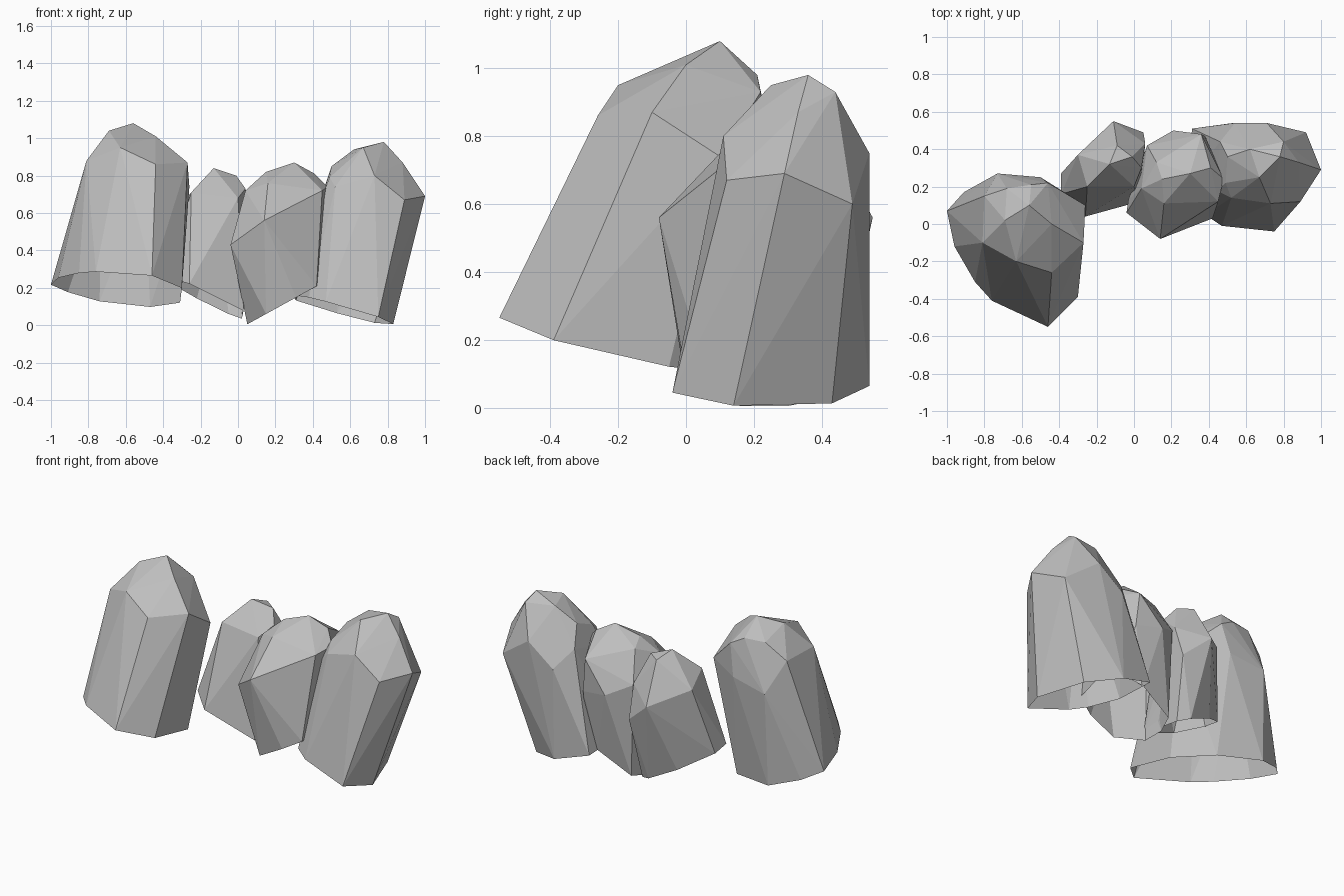
import bpy
import bmesh

default_cube = bpy.data.objects.get("Cube")
if default_cube:
    bpy.data.objects.remove(default_cube, do_unlink=True)

CM = 0.01  # section points are given in hundredths of a unit


def make_material(name, colour):
    material = bpy.data.materials.new(name)
    material.use_nodes = True
    material.diffuse_color = colour
    shader = next(n for n in material.node_tree.nodes if n.type == "BSDF_PRINCIPLED")
    shader.inputs["Base Color"].default_value = colour
    shader.inputs["Roughness"].default_value = 0.9
    return material


def make_rock(name, rim, plane, shoulder, crown, material):
    """Wrap a faceted shell around a slanted rim, a shoulder and a crown; leave the base open."""
    height, slope_x, slope_y = plane
    bm = bmesh.new()
    rim_verts = set()
    for x, y in rim:
        x, y = x * CM, y * CM
        rim_verts.add(bm.verts.new((x, y, height + slope_x * x + slope_y * y)))
    for point in shoulder + crown:
        bm.verts.new([value * CM for value in point])

    hull = bmesh.ops.convex_hull(bm, input=bm.verts[:], use_existing_faces=False)
    spare = {v for key in ("geom_interior", "geom_unused") for v in hull[key]
             if isinstance(v, bmesh.types.BMVert)}
    rim_verts -= spare
    bmesh.ops.delete(bm, geom=list(spare), context="VERTS")

    # Open the underside
    underside = [f for f in bm.faces if all(v in rim_verts for v in f.verts)]
    bmesh.ops.delete(bm, geom=underside, context="FACES")
    bmesh.ops.recalc_face_normals(bm, faces=bm.faces[:])

    mesh = bpy.data.meshes.new(name)
    bm.to_mesh(mesh)
    bm.free()
    mesh.materials.append(material)
    rock = bpy.data.objects.new(name, mesh)
    bpy.context.collection.objects.link(rock)
    return rock


stone = make_material("stone grey", (0.52, 0.52, 0.52, 1.0))

# Tall rock standing forward on the right
make_rock(
    "tall_rock",
    rim=[(-46, -55), (-30, -39), (-31, -5), (-47, 17), (-74, 25),
         (-91, 17), (-100, 7), (-96, -12), (-85, -31), (-76, -41)],
    plane=(0.053, -0.18, -0.235),
    shoulder=[(-44, -26, 86), (-27, -10, 87), (-26, 10, 74), (-50, 25, 74),
              (-73, 27, 70), (-81, -10, 88), (-80, 15, 88)],
    crown=[(-63, -20, 95), (-69, 2, 104), (-56, 10, 108), (-44, 0, 101),
           (-55, 21, 98), (-46, 22, 93), (-68, 19, 98)],
    material=stone)

# Small rock behind
make_rock(
    "small_rock",
    rim=[(2, 40), (-5, 44), (-22, 40), (-39, 27), (-39, 16), (-26, 4), (3, 12)],
    plane=(0.111, -0.45, -0.167),
    shoulder=[(-11, 55, 56), (5, 49, 42), (6, 43, 62), (-30, 37, 65),
              (-25, 20, 71), (0, 20, 68), (4, 30, 73)],
    crown=[(-13, 32, 84), (-1, 36, 80), (-9, 42, 80)],
    material=stone)

# Leaning rock in the middle
make_rock(
    "leaning_rock",
    rim=[(5, 30), (5, 16), (15, 0), (31, -1), (42, 3), (46, 25), (42, 38), (30, 44), (9, 41)],
    plane=(-0.0225, 0.55, 0),
    shoulder=[(-4, 6, 43), (-3, 13, 45), (14, -8, 56), (45, 12, 72), (48, 24, 74),
              (36, 48, 71), (38, 47, 50), (21, 50, 53), (7, 42, 60), (4, 19, 72)],
    crown=[(16, 11, 76), (15, 24, 82), (12, 33, 78), (30, 27, 87), (41, 30, 81)],
    material=stone)

# Broad rock on the left
make_rock(
    "broad_rock",
    rim=[(75, -4), (83, 14), (73, 43), (53, 54), (31, 51), (29, 22), (38, 5), (47, -1)],
    plane=(0.266, -0.3, -0.08),
    shoulder=[(89, 12, 67), (100, 29, 69), (92, 49, 60), (71, 54, 75), (54, 54, 62),
              (44, 18, 66), (52, 14, 74), (46, 44, 73), (73, 11, 80)],
    crown=[(78, 36, 98), (67, 25, 95), (62, 40, 94), (88, 33, 87),
           (80, 44, 93), (50, 36, 85), (49, 22, 79)],
    material=stone)
